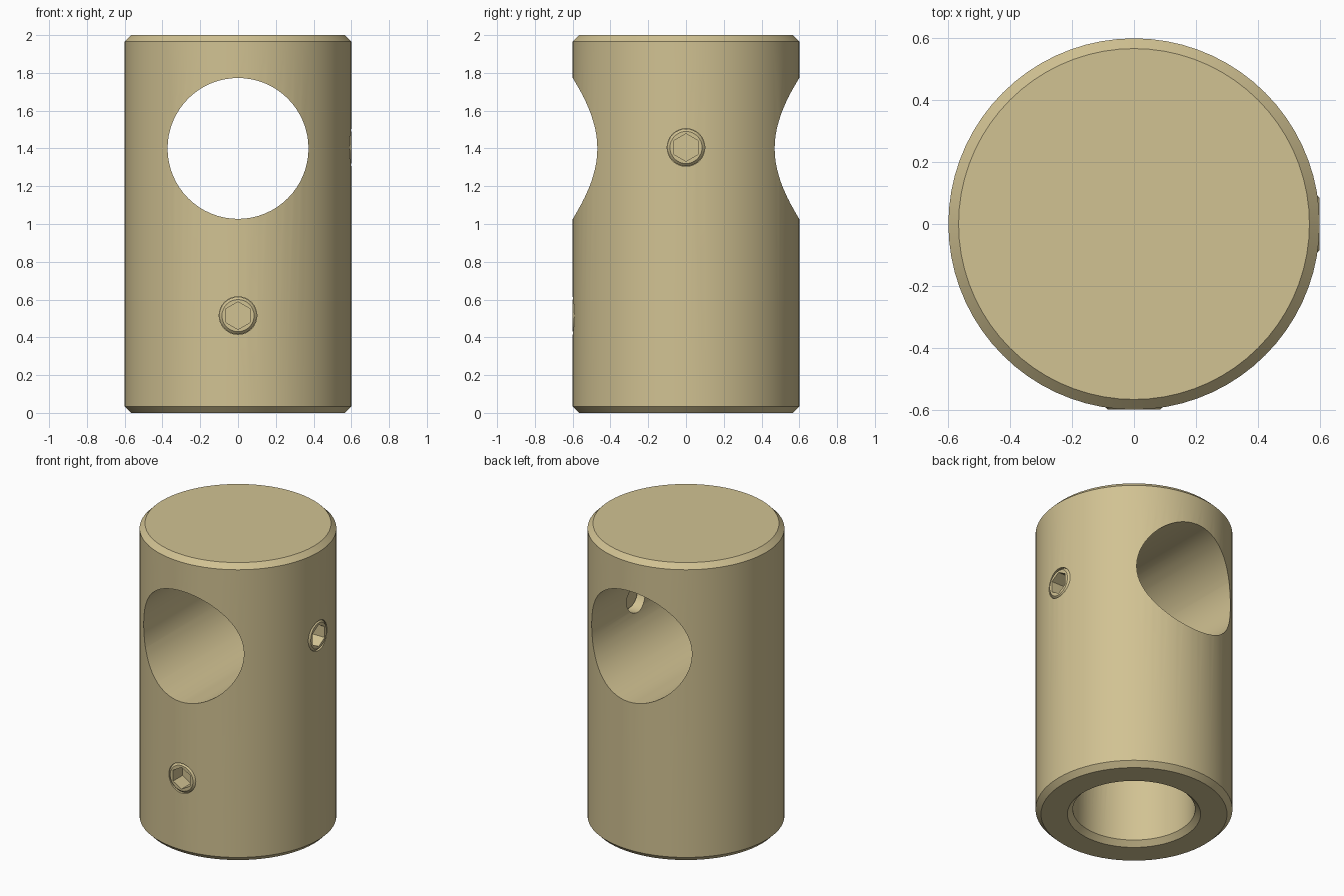
import bpy, bmesh, math
from mathutils import Matrix, Vector

if "Cube" in bpy.data.objects:
    bpy.data.objects.remove(bpy.data.objects["Cube"])

brass = bpy.data.materials.new("pale brass")
brass.diffuse_color = (0.64, 0.54, 0.29, 1)
brass.use_nodes = True
brass.node_tree.nodes["Principled BSDF"].inputs["Base Color"].default_value = brass.diffuse_color


def lathe(name, profile, steps, matrix=Matrix()):
    """Revolve a closed-on-axis (radius, height) profile around z."""
    bm = bmesh.new()
    vs = [bm.verts.new((r, 0, z)) for r, z in profile]
    es = [bm.edges.new(p) for p in zip(vs, vs[1:])]
    bmesh.ops.spin(bm, geom=vs + es, cent=(0, 0, 0), axis=(0, 0, 1),
                   angle=math.tau, steps=steps, use_duplicate=False)
    bmesh.ops.remove_doubles(bm, verts=bm.verts, dist=1e-5)
    bmesh.ops.recalc_face_normals(bm, faces=bm.faces)
    me = bpy.data.meshes.new(name)
    bm.to_mesh(me)
    bm.free()
    me.transform(matrix)
    me.materials.append(brass)
    ob = bpy.data.objects.new(name, me)
    bpy.context.collection.objects.link(ob)
    return ob


def rod(name, radius, z0, z1, sides, matrix):
    return lathe(name, [(0, z0), (radius, z0), (radius, z1), (0, z1)], sides, matrix)


def cut(target, cutter):
    bpy.context.view_layer.objects.active = target
    mod = target.modifiers.new("cut", 'BOOLEAN')
    mod.object, mod.operation, mod.solver = cutter, 'DIFFERENCE', 'EXACT'
    bpy.ops.object.modifier_apply(modifier=mod.name)
    bpy.data.objects.remove(cutter)


def smooth(ob):
    bpy.ops.object.select_all(action='DESELECT')
    ob.select_set(True)
    bpy.context.view_layer.objects.active = ob
    bpy.ops.object.shade_smooth_by_angle(angle=math.radians(30))


# chamfered body with a blind bore in the bottom
body = lathe("connector_body", [
    (0, 0.9), (0.373, 0.9), (0.373, 0.033), (0.406, 0), (0.567, 0),
    (0.6, 0.033), (0.6, 1.967), (0.567, 2), (0, 2)], 72)

# cross bore, front to back
to_front = Matrix.Rotation(math.pi / 2, 4, 'X')     # local z -> -y
to_right = Matrix.Rotation(math.pi / 2, 4, 'Y')     # local z -> +x
cut(body, rod("cross_bore", 0.373, -1, 1, 64,
              Matrix.Translation((0, 0, 1.4)) @ to_front))

# set screws: one for each bore, with hexagon sockets pointing upwards
for name, z, turn, spin in (("front_set_screw", 0.515, to_front, math.pi / 2),
                            ("right_set_screw", 1.405, to_right, 0)):
    place = Matrix.Translation((0, 0, z)) @ turn
    cut(body, rod("screw_hole", 0.1, 0.2, 0.75, 32, place))
    screw = lathe(name, [(0, 0.42), (0.085, 0.42), (0.099, 0.434),
                         (0.099, 0.586), (0.085, 0.6), (0, 0.6)], 32, place)
    cut(screw, rod("hex_socket", 0.073, 0.5, 0.7, 6,
                   place @ Matrix.Rotation(spin, 4, 'Z')))
    smooth(screw)

smooth(body)
